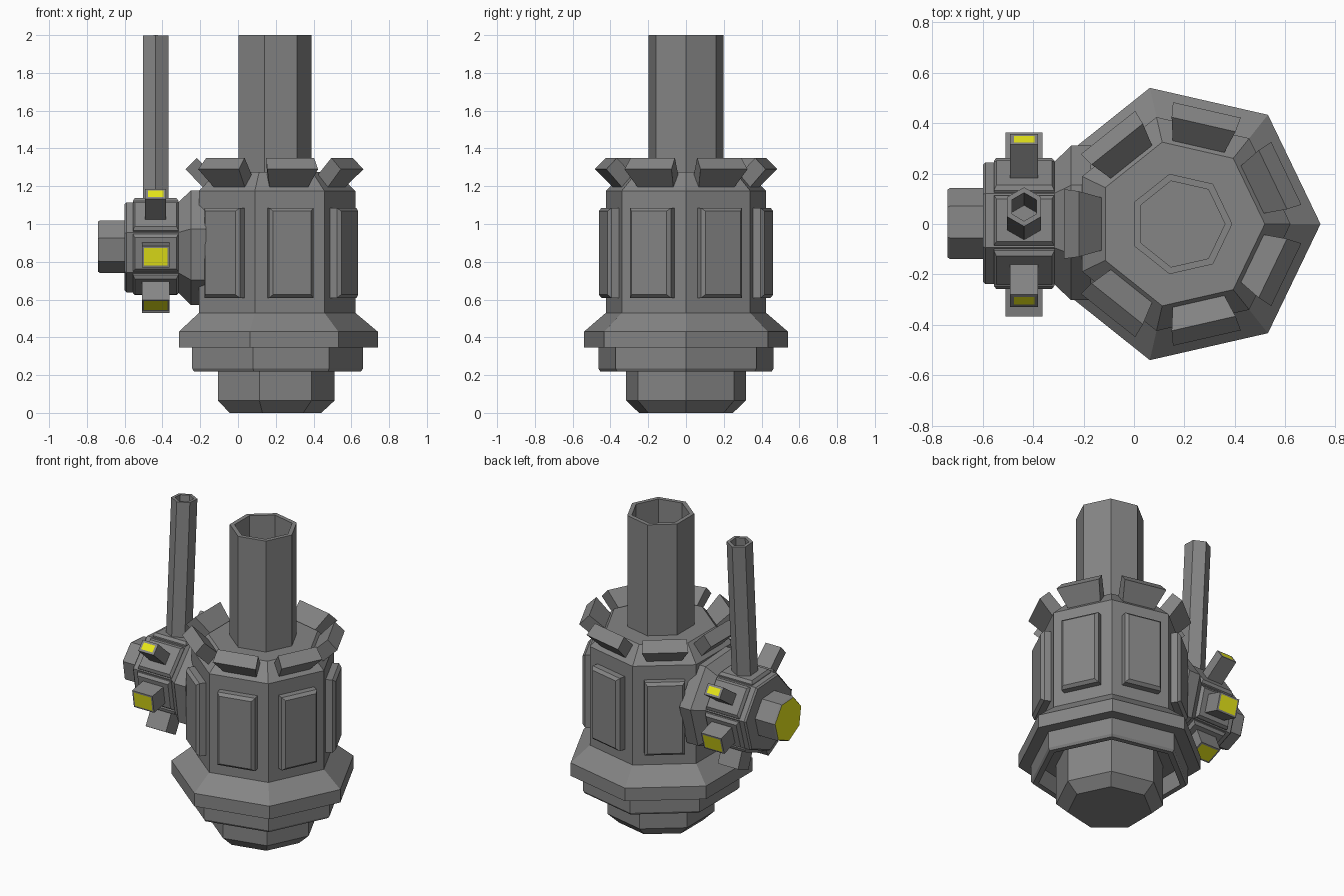
import bpy, bmesh, math
from mathutils import Vector, Matrix

if "Cube" in bpy.data.objects:
    bpy.data.objects.remove(bpy.data.objects["Cube"])


def material(name, rgb):
    m = bpy.data.materials.new(name)
    m.diffuse_color = (*rgb, 1)
    m.use_nodes = True
    m.node_tree.nodes["Principled BSDF"].inputs["Base Color"].default_value = m.diffuse_color
    return m


GREY = material("gunmetal grey", (0.235, 0.235, 0.235))
YELLOW = material("lamp yellow", (0.8, 0.8, 0.01))


def loft(name, rings, frame, lamp_cap=False):
    """Skin a stack of equal-sized point rings, closing both ends."""
    bm = bmesh.new()
    loops = [[bm.verts.new(frame @ Vector(p)) for p in ring] for ring in rings]
    n = len(loops[0])
    for a, b in zip(loops, loops[1:]):
        for i in range(n):
            j = (i + 1) % n
            bm.faces.new((a[i], a[j], b[j], b[i]))
    bm.faces.new(loops[0])
    cap = bm.faces.new(loops[-1])
    cap.material_index = 1 if lamp_cap else 0
    bmesh.ops.recalc_face_normals(bm, faces=bm.faces)
    mesh = bpy.data.meshes.new(name)
    bm.to_mesh(mesh)
    bm.free()
    mesh.materials.append(GREY)
    mesh.materials.append(YELLOW)
    obj = bpy.data.objects.new(name, mesh)
    bpy.context.collection.objects.link(obj)
    return obj


def turned(name, profile, frame, sides=7, phase=0.0, lamp_cap=False):
    """Faceted turning from (radius, height) pairs."""
    rings = [[(r * math.cos(phase + math.tau * i / sides),
               r * math.sin(phase + math.tau * i / sides), h)
              for i in range(sides)] for r, h in profile]
    return loft(name, rings, frame, lamp_cap)


def block(name, steps, frame, lamp_cap=False):
    """Rectangular stack from (half width, half height, distance) steps."""
    rings = [[(-u, -v, d), (u, -v, d), (u, v, d), (-u, v, d)] for u, v, d in steps]
    return loft(name, rings, frame, lamp_cap)


def frame_of(origin, u, v, n):
    m = Matrix((u, v, n)).transposed().to_4x4()
    m.translation = origin
    return m


UP = Vector((0, 0, 1))
CX = 0.186
body_frame = Matrix.Translation((CX, 0, 0))

# Main housing: foot, hollow collar, flange, drum and bevelled shoulder
turned("main_housing", [
    (0.255, 0), (0.325, 0.065), (0.325, 0.33), (0.42, 0.33), (0.43, 0.22),
    (0.466, 0.22), (0.476, 0.235), (0.476, 0.345), (0.554, 0.345),
    (0.554, 0.43), (0.435, 0.53), (0.435, 1.175), (0.333, 1.275)], body_frame)

# Large hollow barrel
turned("main_barrel", [(0.204, 1.24), (0.204, 2.0), (0.175, 2.0), (0.175, 1.285)], body_frame)

# Side panels and tilted shoulder flaps, one per drum face
for k in range(7):
    a = math.tau * (k + 0.5) / 7
    n = Vector((math.cos(a), math.sin(a), 0))
    t = UP.cross(n)
    if k != 3:  # this face carries the side turret
        block(f"drum_panel_{k}", [(0.12, 0.238, 0.38), (0.12, 0.238, 0.432),
                                  (0.103, 0.221, 0.45)],
              frame_of((CX, 0, 0.847), t, UP, n))
    # cross-section in (radius, height), wider along the upper edge
    section = [(0.372, 1.195), (0.464, 1.29), (0.405, 1.35), (0.315, 1.262)]
    widths = [0.105, 0.138, 0.13, 0.105]
    loft(f"shoulder_flap_{k}",
         [[(s * w, z, r) for (r, z), w in zip(section, widths)] for s in (-1, 1)],
         frame_of((CX, 0, 0), t, UP, n))

# Side turret, its axis pointing to -x
CZ = 0.885
STEP = math.tau / 7
TOP = math.radians(86.5)
side_frame = frame_of((0, 0, CZ), Vector((0, 1, 0)), UP, Vector((-1, 0, 0)))
corner = TOP + STEP / 2
turned("turret_mount", [(0.315, 0.17), (0.315, 0.25), (0.25, 0.315)], side_frame, phase=corner)
turned("turret_body", [(0.248, 0.29), (0.248, 0.59), (0.238, 0.6)], side_frame, phase=corner)
turned("turret_end_lamp", [(0.145, 0.58), (0.145, 0.73), (0.138, 0.74)],
       side_frame, phase=corner, lamp_cap=True)

# Raised plates around the turret; the top carries a thin pipe, the rest lamps
for k in range(7):
    a = TOP + k * STEP
    n = Vector((0, math.cos(a), math.sin(a)))
    u = Vector((1, 0, 0))
    f = frame_of((-0.436, 0, CZ), u, n.cross(u), n)
    block(f"turret_plate_{k}", [(0.12, 0.1, 0.2), (0.12, 0.1, 0.232), (0.11, 0.085, 0.248)], f)
    if k == 0:
        turned("thin_pipe", [(0.078, 0.22), (0.078, 1.112), (0.056, 1.112), (0.056, 0.3)],
               f, sides=6, phase=math.pi / 2)
    elif k in (1, 6):
        block(f"upper_lamp_{k}", [(0.056, 0.036, 0.22), (0.056, 0.036, 0.41),
                                  (0.041, 0.022, 0.411)], f, True)
    else:
        block(f"lower_lamp_{k}", [(0.073, 0.058, 0.22), (0.073, 0.058, 0.362),
                                  (0.062, 0.047, 0.363)], f, True)
